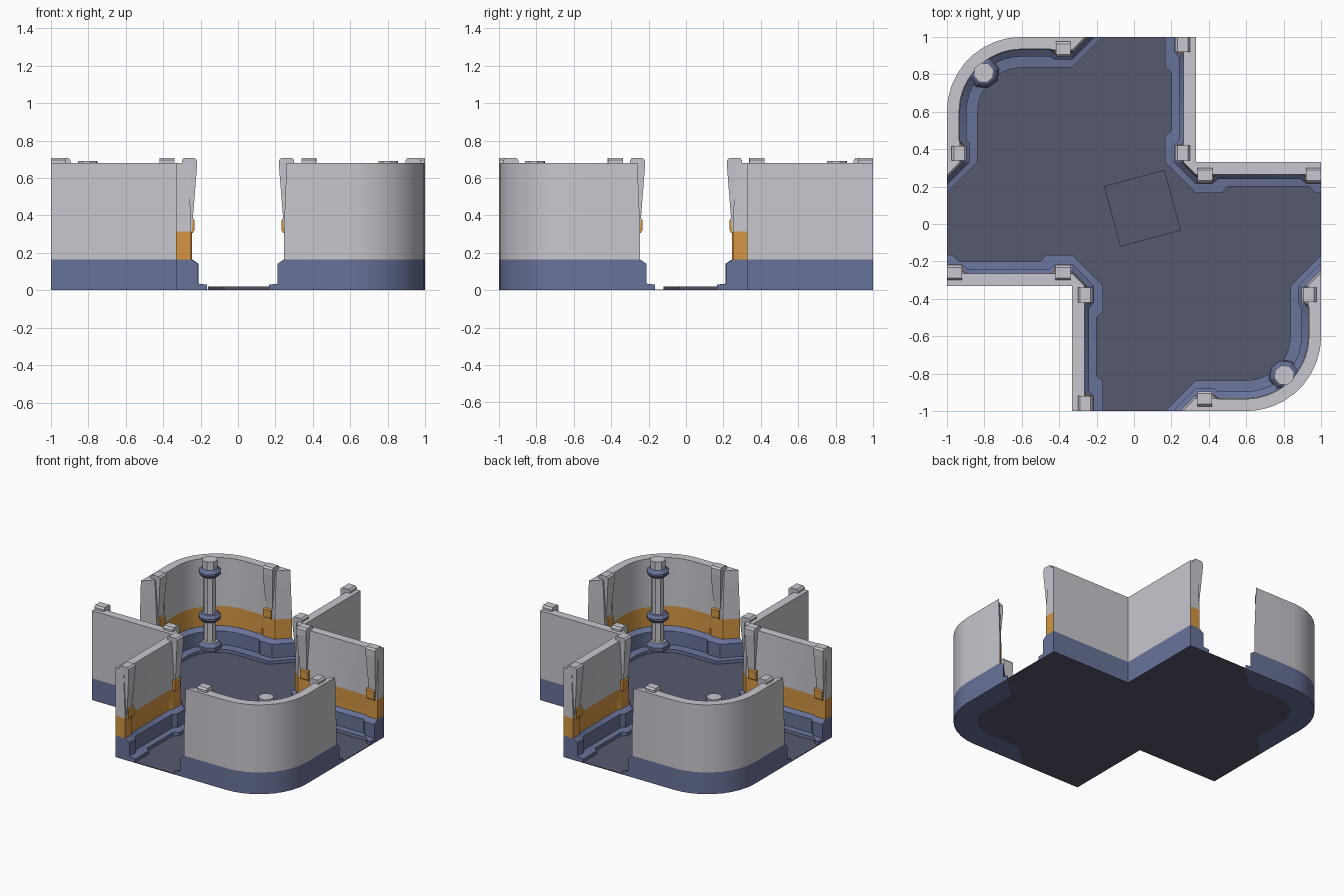
import bpy, bmesh, math

if "Cube" in bpy.data.objects:
    bpy.data.objects.remove(bpy.data.objects["Cube"])

def mat(name, srgb):
    m = bpy.data.materials.new(name)
    m.diffuse_color = [c / 12.92 if c < .04 else ((c + .055) / 1.055) ** 2.4 for c in srgb] + [1]
    m.use_nodes = True
    m.node_tree.nodes["Principled BSDF"].inputs["Base Color"].default_value = m.diffuse_color
    return m

MATS = [mat("slate_blue", (.41, .45, .60)), mat("amber", (.83, .59, .26)),
        mat("light_grey", (.78, .78, .81)), mat("floor_grey", (.335, .35, .43))]
BLUE, AMBER, GREY, FLOOR = range(4)

def make(name, verts, faces, ids, turn=1, smooth=False):
    """Mesh object; turn = -1 gives the copy rotated half way round."""
    bm = bmesh.new()
    vs = [bm.verts.new((x * turn, y * turn, z)) for x, y, z in verts]
    for f, i in zip(faces, ids):
        bm.faces.new([vs[k] for k in f]).material_index = i
    bmesh.ops.recalc_face_normals(bm, faces=bm.faces)
    me = bpy.data.meshes.new(name)
    bm.to_mesh(me)
    bm.free()
    for m in MATS:
        me.materials.append(m)
    if smooth:
        me.shade_smooth()
        me.set_sharp_from_angle(angle=math.radians(25))
    ob = bpy.data.objects.new(name, me)
    bpy.context.collection.objects.link(ob)
    return ob

def loft(name, loops, ids, turn=1, smooth=False):
    """Skin closed loops of points; ids(layer, edge) picks the colour."""
    n = len(loops[0])
    verts = [p for l in loops for p in l]
    faces, cols = [], []
    for a in range(len(loops) - 1):
        for e in range(n):
            f = (e + 1) % n
            faces.append((a * n + e, a * n + f, a * n + n + f, a * n + n + e))
            cols.append(ids(a, e))
    last = (len(loops) - 1) * n
    faces += [list(range(n))[::-1], list(range(last, last + n))]
    cols += [ids(0, 0), ids(len(loops) - 2, n - 1)]
    return make(name, verts, faces, cols, turn, smooth)

def arc(d, steps=9):
    """Rounded corner at depth d inside the outline."""
    r = .4 - d
    return [(-.6 + r * math.cos(a), .6 + r * math.sin(a))
            for a in (math.pi / 2 * (1 + i / steps) for i in range(steps + 1))]

C = .33   # outer line of the corridor walls
LAYER = [BLUE, BLUE, BLUE, BLUE, AMBER, GREY]

# wall sections: depth in mid wall, depth at the ends, height
ROUND = [(.165, .165, 0), (.165, .165, .03), (.105, .12, .035), (.105, .12, .14),
         (.07, .085, .165), (.07, .085, .315), (.065, .07, .68)]
CORNER = [(.13, .165, .001), (.13, .165, .03), (.09, .115, .035), (.09, .115, .14),
          (.065, .08, .165), (.065, .08, .315), (.065, .066, .68)]

def round_loop(d, e, z):
    inner = [(-C + e, 1), (-C, 1 - e), (-.43, 1 - e), (-.45, 1 - d)] + arc(d)
    inner += [(-1 + d, .45), (-1 + e, .43), (-1 + e, C), (-1, C - e)]
    outer = [(-1, C)] + arc(0)[::-1] + [(-C, 1)]
    return [(x, y, z) for x, y in inner + outer], len(inner)

def corner_loop(d, e, z):
    base = z < .031
    near = .47 if base else .42
    inner = []
    for far in (.84 if base else .92, .97 if base else .92):
        arm = [(1, e), (far, e), (far - .03, d), (near + .03, d), (near, e), (C, e)]
        if not inner:
            inner = [(C - q, t) for t, q in arm]
        else:
            inner += [(t, C - q) for t, q in arm[::-1]]
    return [(x, y, z) for x, y in inner + [(1, C), (C, C), (C, 1)]], len(inner)

def wall(name, fn, section, open_end, turn):
    loops = [fn(*s)[0] for s in section]
    n, k = len(loops[0]), fn(*section[0])[1]
    def ids(a, e):
        outside = (k <= e < n - 1) if open_end else e >= k - 1
        return (BLUE if a < 4 else GREY) if outside else LAYER[a]
    loft(name, loops, ids, turn, True)

# upright wedge posts: outline in (depth, height), narrower at the foot
POST = [(.03, .67), (.03, .695), (.042, .708), (.098, .708), (.11, .695), (.11, .65),
        (.083, .31), (.06, .31), (.06, .67)]

def post(name, place, t, turn):
    def side(s):
        return [place(t + s * (.04 if z > .5 else .024), d, z) for d, z in POST]
    loft(name, [side(-1), side(1)], lambda a, e: GREY, turn)
    # amber clip at the foot, shifted towards the middle of the wall
    u = t + (.012 if t < .6 else -.012)
    clip = [(.06, .305), (.088, .305), (.097, .32), (.097, .375), (.09, .385), (.06, .385)]
    loft(name + "_clip", [[place(u + s, d, z) for d, z in clip] for s in (-.034, .034)],
         lambda a, e: AMBER, turn)

# column outline (radius, height, colour of the band above)
COLUMN = [(.085, .02, BLUE), (.085, .05, BLUE), (.06, .075, GREY), (.045, .077, GREY),
          (.045, .225, BLUE), (.062, .23, BLUE), (.08, .25, BLUE), (.08, .265, BLUE),
          (.062, .285, BLUE), (.045, .288, GREY), (.045, .565, BLUE), (.062, .57, BLUE),
          (.08, .59, BLUE), (.08, .605, BLUE), (.062, .625, BLUE), (.055, .627, GREY),
          (.055, .69, GREY)]

for turn, tag in ((1, "back"), (-1, "front")):
    wall("rounded_wall_" + tag, round_loop, ROUND, False, turn)
    wall("corner_wall_" + tag, corner_loop, CORNER, True, turn)
    for t in (.38, .96):
        post("corner_post_" + tag, lambda t, d, z: (C - d, t, z), t, turn)
        post("corner_post_" + tag, lambda t, d, z: (t, C - d, z), t, turn)
    post("rounded_post_" + tag, lambda t, d, z: (-t, 1.005 - d, z), .378, turn)
    post("rounded_post_" + tag, lambda t, d, z: (-1.005 + d, t, z), .378, turn)
    loft("column_" + tag,
         [[(-.803 + r * math.cos((i + .35) * math.pi / 4),
            .808 + r * math.sin((i + .35) * math.pi / 4), z) for i in range(8)]
          for r, z, c in COLUMN], lambda a, e: COLUMN[a][2], turn)

# floor slab, outlined by the walls
half = [(1, C), (C, C), (C, 1), (-C + .165, 1), (-C, .835)] + arc(.165) + [(-.835, C), (-1, C - .165)]
outline = half + [(-x, -y) for x, y in half]
loft("floor", [[(x, y, z) for x, y in outline] for z in (0, .005)], lambda a, e: FLOOR)

# turned square plate on the floor
a = math.radians(15)
sq = [(.045 + .237 * math.cos(a + math.pi / 4 * k), .084 + .237 * math.sin(a + math.pi / 4 * k))
      for k in (1, 3, 5, 7)]
loft("floor_plate", [[(x, y, z) for x, y in sq] for z in (.001, .02)], lambda a, e: FLOOR)
